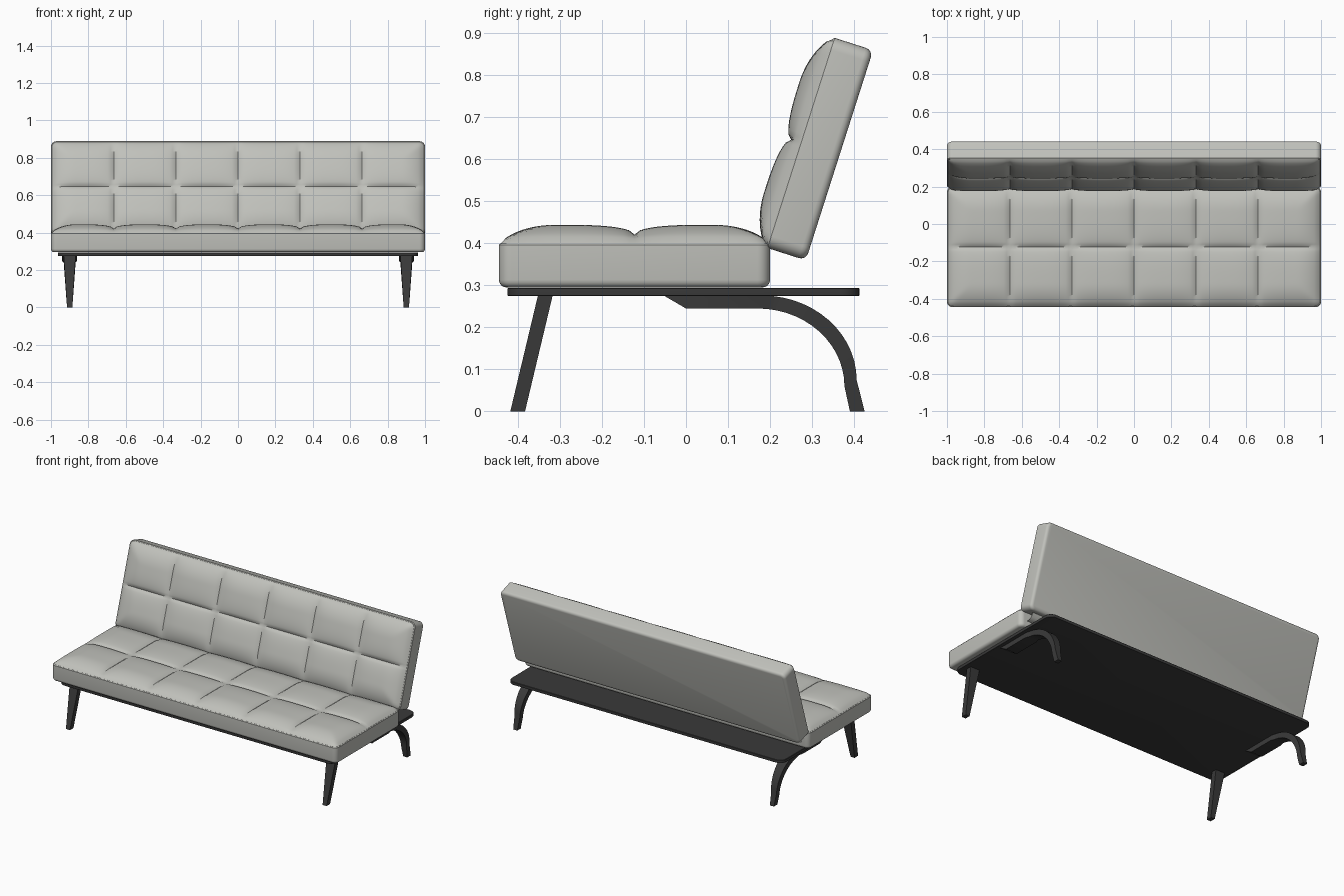
import bpy, bmesh, math
from mathutils import Matrix, Vector

if "Cube" in bpy.data.objects:
    bpy.data.objects.remove(bpy.data.objects["Cube"])


def material(name, rgb):
    m = bpy.data.materials.new(name)
    m.diffuse_color = (*rgb, 1)
    m.use_nodes = True
    m.node_tree.nodes["Principled BSDF"].inputs["Base Color"].default_value = m.diffuse_color
    return m


FABRIC = material("light grey fabric", (0.53, 0.535, 0.50))
FRAME = material("dark grey frame", (0.042, 0.042, 0.042))


def finish(name, bm, mat, matrix=None, angle=35):
    bmesh.ops.recalc_face_normals(bm, faces=bm.faces)
    me = bpy.data.meshes.new(name)
    bm.to_mesh(me)
    bm.free()
    ob = bpy.data.objects.new(name, me)
    bpy.context.collection.objects.link(ob)
    me.materials.append(mat)
    if matrix:
        me.transform(matrix)
    bpy.ops.object.select_all(action='DESELECT')
    ob.select_set(True)
    bpy.context.view_layer.objects.active = ob
    bpy.ops.object.shade_smooth_by_angle(angle=math.radians(angle))
    return ob


def rounded_slab(w, y0, y1, z0, z1, r, r_bottom, r_top):
    """Box with rounded upright corners and softened rims."""
    bm = bmesh.new()
    bmesh.ops.create_cube(bm, size=1)
    for v in bm.verts:
        v.co = Vector((v.co.x * w, (y0 + y1) / 2 + v.co.y * (y1 - y0),
                       (z0 + z1) / 2 + v.co.z * (z1 - z0)))

    def bevel(test, size, seg):
        es = [e for e in bm.edges if test(e)]
        bmesh.ops.bevel(bm, geom=es, offset=size, segments=seg, profile=0.5, affect='EDGES')

    bevel(lambda e: abs(e.verts[0].co.z - e.verts[1].co.z) > 1e-4, r, 6)
    for z, size, seg in ((z0, r_bottom, 4), (z1, r_top, 1)):
        if size:
            bevel(lambda e: all(abs(v.co.z - z) < 1e-5 for v in e.verts), size, seg)
    return bm


def tufted_top(w, length, r, cols=6, rows=2, nx=20, ny=24):
    """Quilted grid: each cell bulges, stitched seams dip, rim falls to zero."""
    bm = bmesh.new()
    inset = 0.004
    hw, hl = w / 2 - inset, length / 2 - inset

    def bump(t):
        return math.sqrt(max(0, 1 - abs(2 * t - 1) ** 2.5))

    grid = []
    for j in range(rows * ny + 1):
        line = []
        for i in range(cols * nx + 1):
            x = -hw + 2 * hw * i / (cols * nx)
            y = -hl + 2 * hl * j / (rows * ny)
            # pull corner points onto the rounded outline
            qx, qy = abs(x) - (hw - r), abs(y) - (hl - r)
            if qx > 0 and qy > 0:
                q = math.hypot(qx, qy)
                k = min(1, r / q)
                x = math.copysign(hw - r + qx * k, x)
                y = math.copysign(hl - r + qy * k, y)
                d = r - q * k
            else:
                d = r - max(qx, qy)
            d = max(0, min(1, d / 0.12))
            rim = math.sqrt(max(0, 1 - (1 - d) ** 2))
            bulge = bump((i % nx) / nx) * bump((j % ny) / ny)
            line.append(bm.verts.new((x, y + length / 2, rim * (0.022 + 0.023 * bulge) - 0.001)))
        grid.append(line)
    for a, b in zip(grid, grid[1:]):
        for i in range(len(a) - 1):
            bm.faces.new((a[i], a[i + 1], b[i + 1], b[i]))
    return bm


def cushion(name, length, thick, matrix):
    finish(name + "_body", rounded_slab(2.0, 0, length, -thick, 0, 0.03, 0.018, 0.004),
           FABRIC, matrix)
    finish(name + "_quilted_top", tufted_top(2.0, length, 0.03), FABRIC, matrix, 50)


# Seat, and the same cushion tilted up as backrest
cushion("seat", 0.645, 0.105, Matrix.Translation((0, -0.445, 0.40)))
tilt = math.atan2(0.50, 0.16)
cushion("backrest", 0.525, 0.10,
        Matrix.Translation((0, 0.19, 0.39)) @ Matrix.Rotation(tilt, 4, 'X'))

# Base board
finish("base_board", rounded_slab(1.926, -0.425, 0.413, 0.275, 0.294, 0.045, 0.002, 0.002), FRAME)

# Curved fabric strip joining seat and backrest
bm = bmesh.new()
arc = [(0.19, 0.336), (0.205, 0.335), (0.222, 0.34), (0.236, 0.352), (0.246, 0.375)]
rows = [[bm.verts.new((x, y + o, z + o)) for x in (-0.95, 0.95)]
        for o, pts in ((0, arc), (0.003, arc[::-1])) for y, z in pts]
for a, b in zip(rows, rows[1:] + rows[:1]):
    bm.faces.new((a[0], a[1], b[1], b[0]))
finish("hinge_strip", bm, FABRIC)


def leg(name, sections, cx):
    """Sweep of rectangles: each section is (outer yz, inner yz, half width)."""
    bm = bmesh.new()
    rings = [[bm.verts.new((cx + s * h, *p)) for s, p in ((-1, o), (1, o), (1, i), (-1, i))]
             for o, i, h in sections]
    for a, b in zip(rings, rings[1:]):
        for k in range(4):
            bm.faces.new((a[k], a[(k + 1) % 4], b[(k + 1) % 4], b[k]))
    bm.faces.new(rings[0])
    bm.faces.new(rings[-1])
    finish(name, bm, FRAME)


# Straight raked front legs and bowed rear legs with a mounting arm
front = [((-0.317, 0.277), (-0.352, 0.277), 0.032), ((-0.383, 0), (-0.418, 0), 0.014)]
rear = [((-0.05, 0.277), (-0.05, 0.274), 0.04), ((0.0, 0.277), (0.0, 0.245), 0.04)]
for n in range(15):
    t = math.pi / 2 * (1 - n / 14)
    c, s = math.cos(t), math.sin(t)
    o = (0.18 + 0.226 * c, 0.075 + 0.201 * s)
    i = (0.17 + 0.207 * c, 0.06 + 0.185 * s)
    rear.append((o, i, 0.04 if n == 0 else 0.014 + 0.035 * (o[1] + i[1])))
rear.append(((0.425, 0), (0.39, 0), 0.014))
for side, cx in (("left", -0.9), ("right", 0.9)):
    leg("front_leg_" + side, front, cx)
    leg("rear_leg_" + side, rear, cx)
